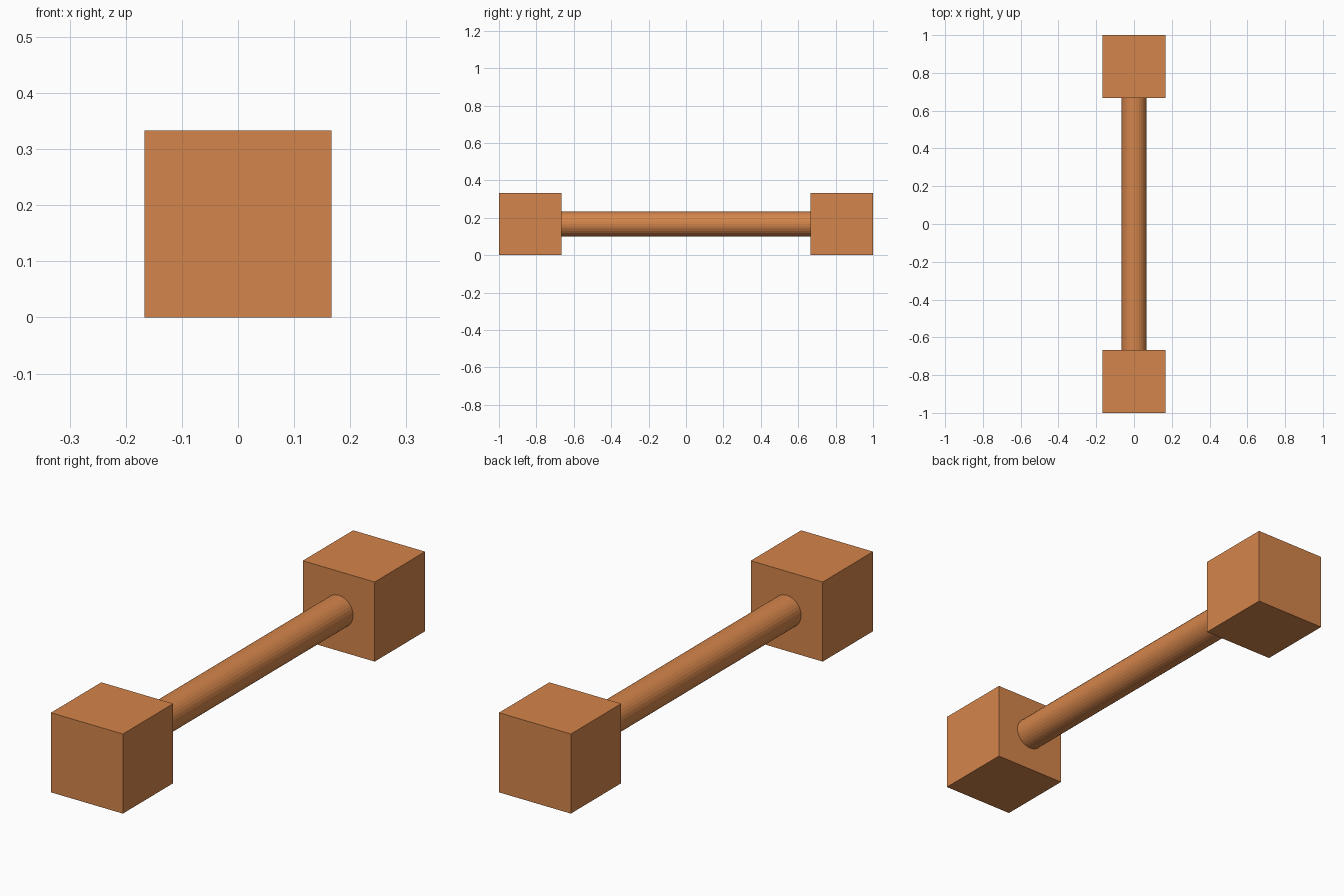
import bpy
import math

if "Cube" in bpy.data.objects:
    bpy.data.objects.remove(bpy.data.objects["Cube"])

SIDE = 1 / 3            # edge of each end block
MID_Z = SIDE / 2        # height of the shared axis
BLOCK_Y = 1 - SIDE / 2  # block centre distance from the middle

copper = bpy.data.materials.new("copper_orange")
copper.diffuse_color = (0.66, 0.235, 0.07, 1)
copper.use_nodes = True
copper.node_tree.nodes["Principled BSDF"].inputs["Base Color"].default_value = copper.diffuse_color


def finish(name):
    ob = bpy.context.object
    ob.name = name
    ob.data.materials.append(copper)
    return ob


# End blocks, one at each end of the bar
for name, sign in (("front_block", -1), ("back_block", 1)):
    bpy.ops.mesh.primitive_cube_add(size=SIDE, location=(0, sign * BLOCK_Y, MID_Z))
    finish(name)

# Round bar between the blocks, with faceted sides
bpy.ops.mesh.primitive_cylinder_add(
    vertices=32, radius=0.0667, depth=2 * (1 - SIDE),
    location=(0, 0, MID_Z), rotation=(math.pi / 2, 0, 0))
finish("connecting_bar")
